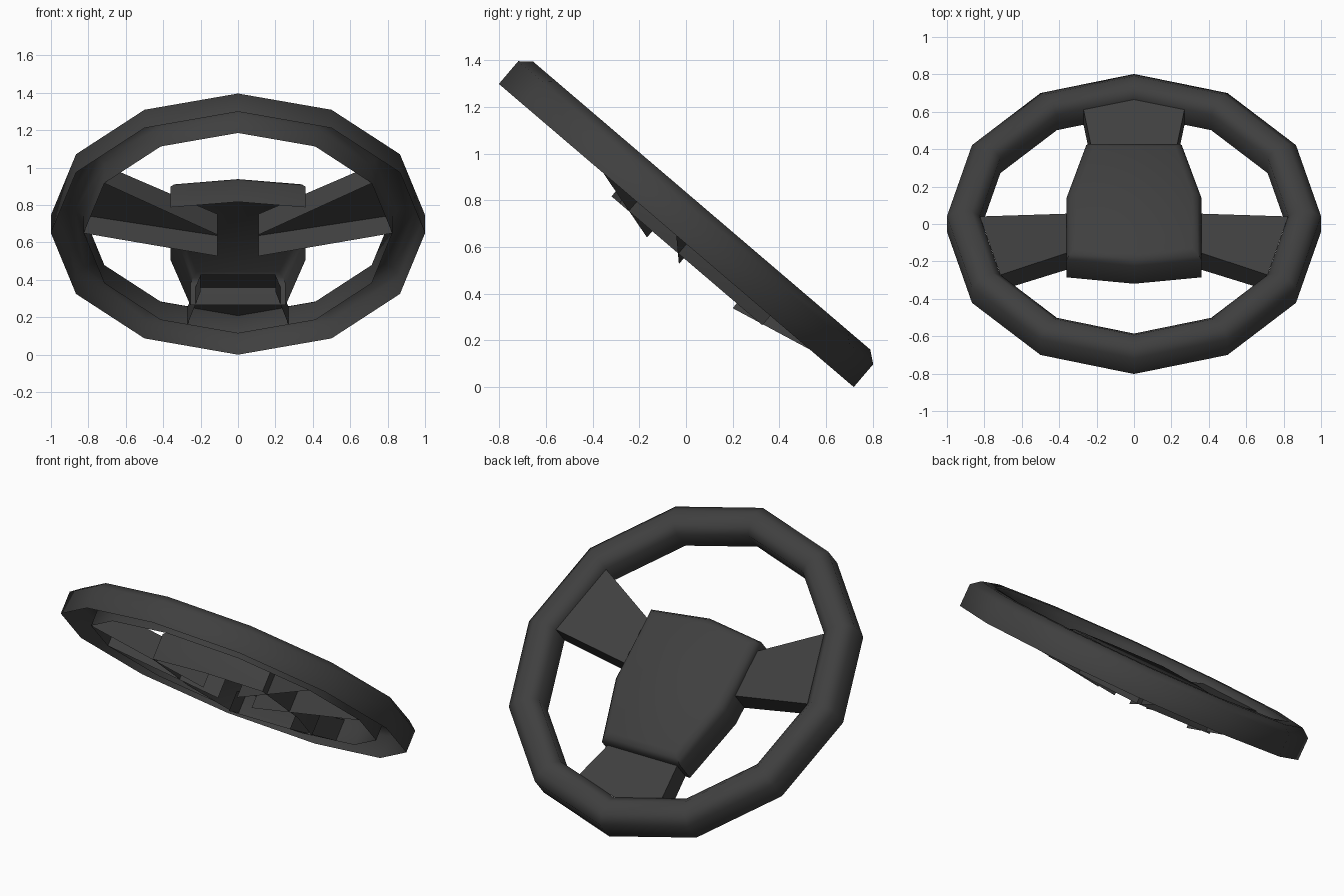
import bpy, math
from mathutils import Matrix, Vector

if "Cube" in bpy.data.objects:
    bpy.data.objects.remove(bpy.data.objects["Cube"])

# Wheel frame: local x = width, local y = down the wheel face, local z = face normal
TILT = Matrix.Translation((0, 0, 0.698)) @ Matrix.Rotation(math.radians(-40.5), 4, 'X')

mat = bpy.data.materials.new("dark_grey_plastic")
mat.diffuse_color = (0.05, 0.05, 0.05, 1)
mat.use_nodes = True
mat.node_tree.nodes["Principled BSDF"].inputs["Base Color"].default_value = mat.diffuse_color


def make(name, verts, faces, smooth=None):
    me = bpy.data.meshes.new(name)
    me.from_pydata([TILT @ Vector(v) for v in verts], [], faces)
    me.materials.append(mat)
    me.update()
    ob = bpy.data.objects.new(name, me)
    bpy.context.collection.objects.link(ob)
    if smooth:
        bpy.ops.object.select_all(action='DESELECT')
        ob.select_set(True)
        bpy.context.view_layer.objects.active = ob
        bpy.ops.object.shade_smooth_by_angle(angle=math.radians(smooth))
    return ob


# Rim: twelve-sided ring, chamfered on top and open underneath
profile = [(1, -.064), (1, .064), (.95, .104), (.87, .104), (.825, .064), (.825, -.064)]
N, P = 12, len(profile)
verts = [(r * math.cos(2 * math.pi * i / N), r * math.sin(2 * math.pi * i / N), h)
         for i in range(N) for r, h in profile]
faces = [(i * P + j, (i + 1) % N * P + j, (i + 1) % N * P + j + 1, i * P + j + 1)
         for i in range(N) for j in range(P - 1)]
make("rim", verts, faces, 65)

# Hub: shell with a rounded top edge, open underneath
half = [(.36, -.275), (.36, .16), (.255, .53)]
outline = [(0, -.32)] + half + [(-x, y) for x, y in reversed(half)]
M = len(outline)


def layer(inset, h):
    sx, sy = (.36 - inset) / .36, (.425 - inset) / .425
    return [(x * sx, .105 + (y - .105) * sy, h) for x, y in outline]


verts = layer(0, -.117) + layer(0, .03) + layer(.02, .06) + layer(.05, .075)
faces = [(k * M + i, k * M + (i + 1) % M, (k + 1) * M + (i + 1) % M, (k + 1) * M + i)
         for k in range(3) for i in range(M)]
faces.append(tuple(range(3 * M, 4 * M)))
make("hub", verts, faces, 50)


# Spokes: inverted channels (top plate and two side walls) sloping from rim to hub
def spoke(name, path, flip=False):
    """path: (x, y, top, bottom) running inner, outer ..., inner along the plate outline"""
    n = len(path)
    verts = [(x, y, t) for x, y, t, b in path] + [(x, y, b) for x, y, t, b in path]
    faces = [tuple(range(n)), (0, n, n + 1, 1), (n - 2, 2 * n - 2, 2 * n - 1, n - 1)]
    if flip:
        faces = [f[::-1] for f in faces]
    make(name, verts, faces)


for side, label in ((1, "right"), (-1, "left")):
    spoke(label + "_spoke", [(side * .11, -.09, -.006, -.152), (side * .714, -.411, .062, -.064),
                             (side * .824, 0, .062, -.064), (side * .11, .088, -.006, -.15)],
          side < 0)

spoke("lower_spoke", [(.2, .386, -.026, -.144), (.27, .753, .06, -.064), (0, .824, .06, -.064),
                      (-.27, .753, .06, -.064), (-.2, .386, -.026, -.144)])
